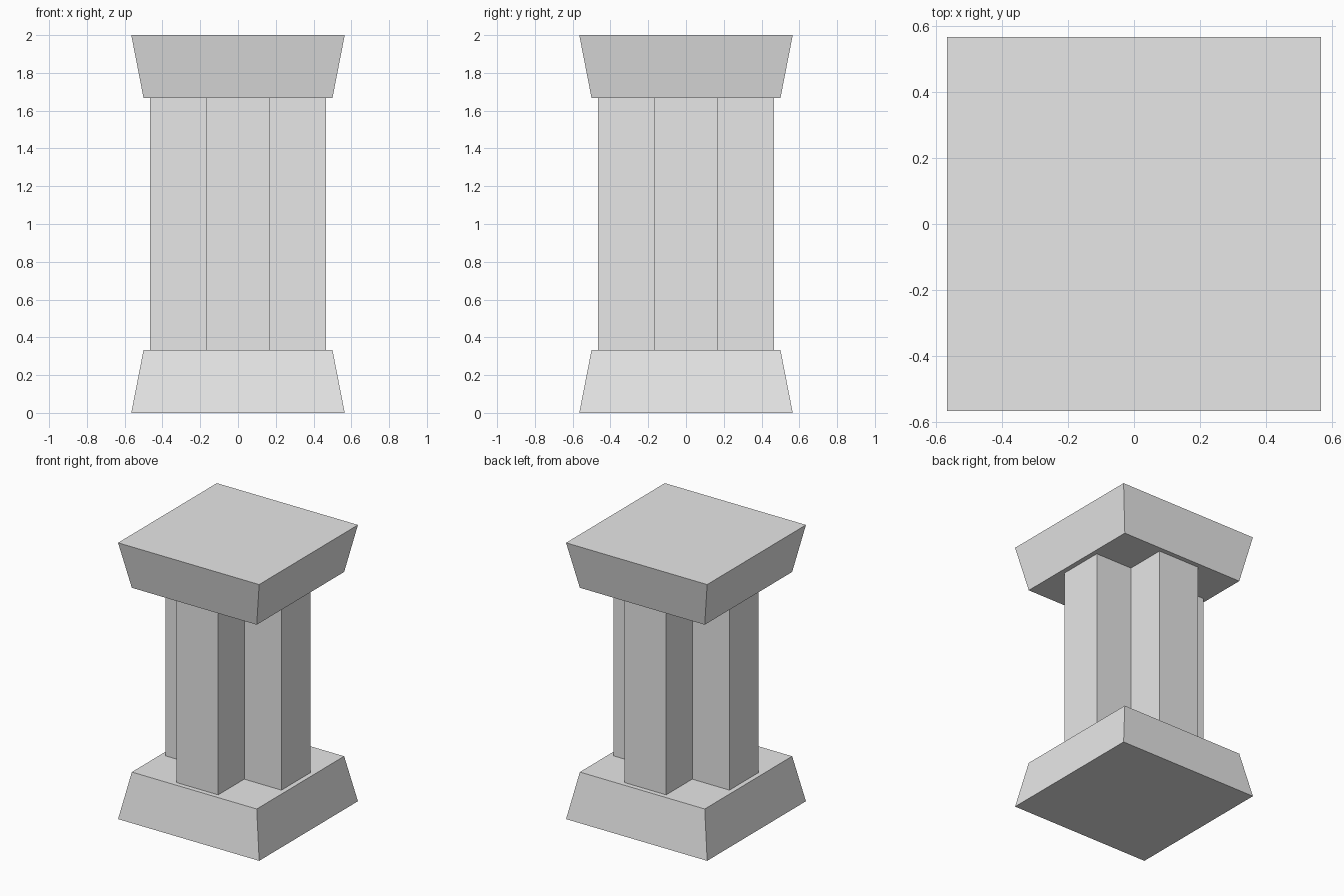
import bpy
import bmesh

cube = bpy.data.objects.get("Cube")
if cube:
    bpy.data.objects.remove(cube, do_unlink=True)

# Plain grey stone
stone = bpy.data.materials.new("grey_stone")
stone.use_nodes = True
GREY = (0.8, 0.8, 0.8, 1.0)
stone.diffuse_color = GREY
stone.node_tree.nodes["Principled BSDF"].inputs["Base Color"].default_value = GREY

HALF_WIDE, HALF_NARROW = 0.565, 0.5
ARM_REACH, ARM_HALF = 0.465, 0.167
BASE_TOP, CAP_BOTTOM, HEIGHT = 0.333, 1.667, 2.0


def loft(name, lower, upper, z0, z1):
    """Closed solid between two matching outlines."""
    bm = bmesh.new()
    low = [bm.verts.new((x, y, z0)) for x, y in lower]
    high = [bm.verts.new((x, y, z1)) for x, y in upper]
    bm.faces.new(low[::-1])
    bm.faces.new(high)
    for i in range(len(low)):
        j = (i + 1) % len(low)
        bm.faces.new((low[i], low[j], high[j], high[i]))
    mesh = bpy.data.meshes.new(name)
    bm.to_mesh(mesh)
    bm.free()
    mesh.materials.append(stone)
    obj = bpy.data.objects.new(name, mesh)
    bpy.context.collection.objects.link(obj)
    return obj


def four_turns(points):
    """Repeat one corner's points around the centre, anticlockwise."""
    outline = []
    for _ in range(4):
        outline += points
        points = [(-y, x) for x, y in points]
    return outline


wide = four_turns([(HALF_WIDE, HALF_WIDE)])
narrow = four_turns([(HALF_NARROW, HALF_NARROW)])
cross = four_turns([(ARM_REACH, -ARM_HALF), (ARM_REACH, ARM_HALF), (ARM_HALF, ARM_HALF)])

# Tapered base, cross-shaped shaft, flared cap
loft("pillar_base", wide, narrow, 0.0, BASE_TOP)
loft("pillar_shaft", cross, cross, BASE_TOP, CAP_BOTTOM)
loft("pillar_cap", narrow, wide, CAP_BOTTOM, HEIGHT)
